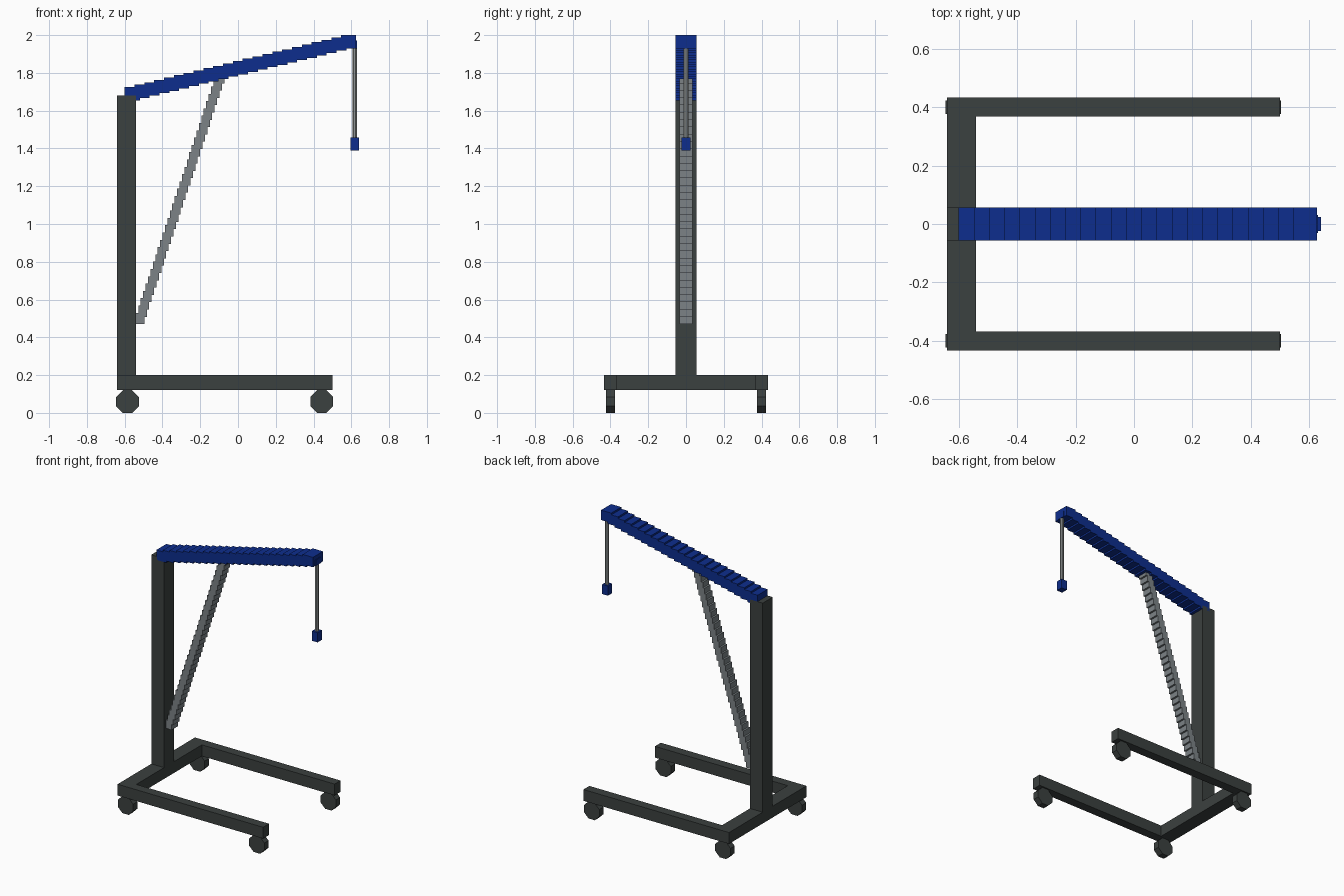
import bpy, bmesh, math
from mathutils import Matrix, Vector

if "Cube" in bpy.data.objects:
    bpy.data.objects.remove(bpy.data.objects["Cube"])


def material(name, rgb):
    m = bpy.data.materials.new(name)
    m.diffuse_color = (*rgb, 1)
    m.use_nodes = True
    m.node_tree.nodes["Principled BSDF"].inputs["Base Color"].default_value = m.diffuse_color
    return m


DARK = material("dark frame grey", (0.044, 0.052, 0.050))
BLUE = material("boom blue", (0.004, 0.027, 0.27))
STEEL = material("ram steel", (0.20, 0.225, 0.24))
CABLE = material("cable grey", (0.28, 0.30, 0.30))


def finish(name, bm, mat):
    me = bpy.data.meshes.new(name)
    bm.to_mesh(me)
    bm.free()
    me.materials.append(mat)
    ob = bpy.data.objects.new(name, me)
    bpy.context.collection.objects.link(ob)
    return ob


def add_box(bm, centre, size):
    bmesh.ops.create_cube(bm, size=1, matrix=Matrix.Translation(centre) @ Matrix.Diagonal((*size, 1)))


def box(name, mat, x, y, z):
    bm = bmesh.new()
    add_box(bm, [(a + b) / 2 for a, b in (x, y, z)], [b - a for a, b in (x, y, z)])
    return finish(name, bm, mat)


def stepped_beam(name, mat, start, end, size, count):
    """Sloping beam made of overlapping upright blocks."""
    bm = bmesh.new()
    a, b = Vector(start), Vector(end)
    for i in range(count):
        add_box(bm, a.lerp(b, i / (count - 1)), size)
    return finish(name, bm, mat)


def cylinder(name, mat, centre, radius, length, sides, rot):
    bm = bmesh.new()
    bmesh.ops.create_cone(bm, cap_ends=True, segments=sides, radius1=radius, radius2=radius,
                          depth=length, matrix=Matrix.Translation(centre) @ rot)
    return finish(name, bm, mat)


# Base frame and mast
box("rear_crossbeam", DARK, (-0.64, -0.54), (-0.433, 0.433), (0.12, 0.20))
box("mast", DARK, (-0.64, -0.54), (-0.056, 0.056), (0.20, 1.68))

# Floor legs and octagonal wheels
wheel_rot = Matrix.Rotation(math.pi / 2, 4, 'X') @ Matrix.Rotation(math.pi / 8, 4, 'Z')
for side, s in (("front", -1), ("back", 1)):
    box(side + "_leg", DARK, (-0.54, 0.50), sorted((s * 0.367, s * 0.433)), (0.12, 0.20))
    for end, x in (("left", -0.585), ("right", 0.443)):
        cylinder(f"{side}_{end}_wheel", DARK, (x, s * 0.40, 0.06),
                 0.06 / math.cos(math.pi / 8), 0.046, 8, wheel_rot)

# Boom and hydraulic ram
stepped_beam("boom", BLUE, (-0.56, 0, 1.69), (0.586, 0, 1.965), (0.08, 0.112, 0.07), 23)
stepped_beam("ram", STEEL, (-0.518, 0, 0.50), (-0.095, 0, 1.775), (0.045, 0.07, 0.06), 34)

# Cable, its anchor and the hook block
box("cable_anchor", BLUE, (0.60, 0.63), (-0.03, 0.03), (1.93, 1.972))
cylinder("cable", CABLE, (0.617, 0, 1.705), 0.013, 0.53, 8, Matrix.Rotation(math.pi / 8, 4, 'Z'))
box("hook_block", BLUE, (0.595, 0.64), (-0.024, 0.024), (1.39, 1.458))
